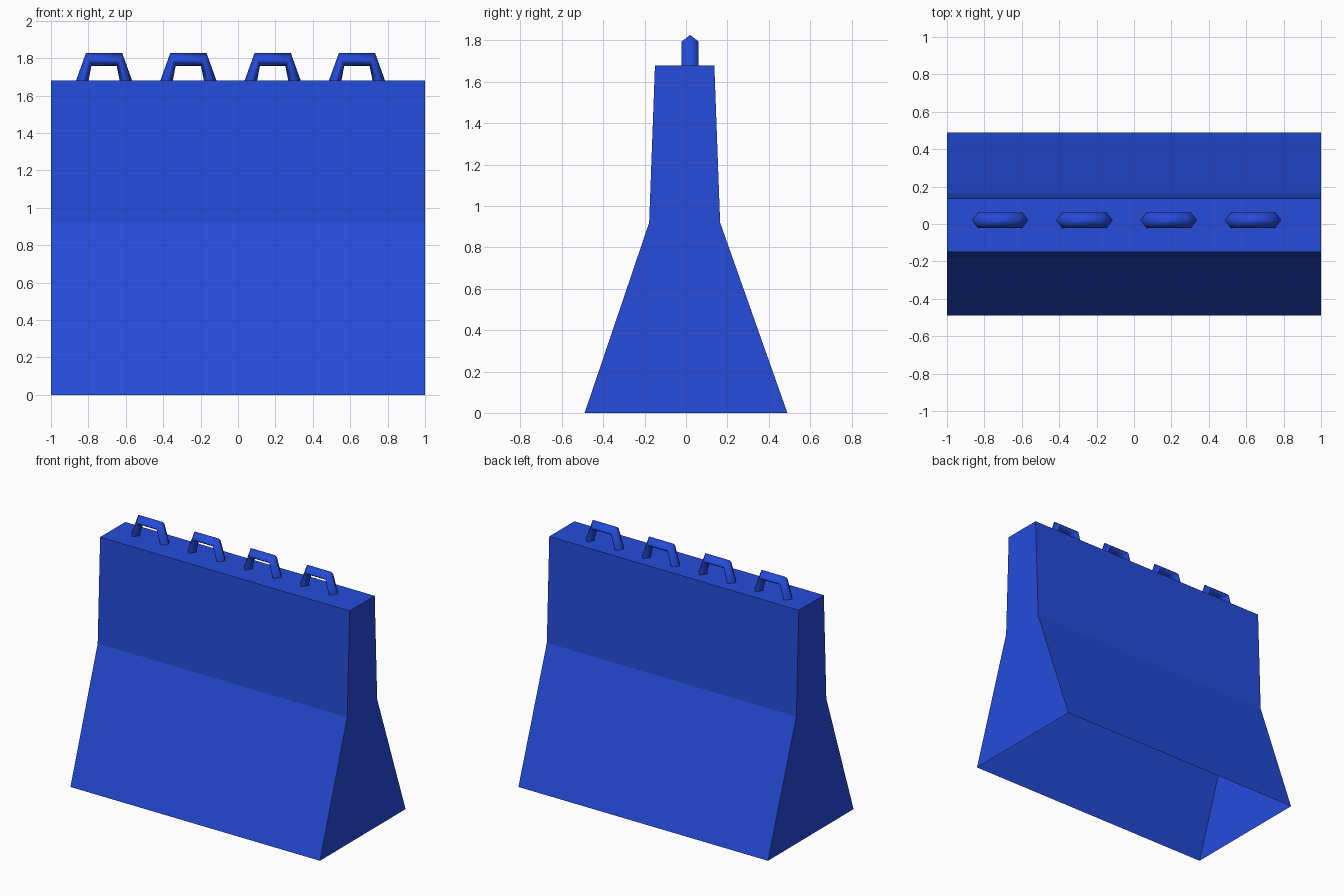
import bpy
import bmesh

cube = bpy.data.objects.get("Cube")
if cube:
    bpy.data.objects.remove(cube, do_unlink=True)

blue = bpy.data.materials.new("barrier blue")
blue.use_nodes = True
colour = (0.018, 0.072, 0.70, 1)
blue.diffuse_color = colour
blue.node_tree.nodes["Principled BSDF"].inputs["Base Color"].default_value = colour


def add_object(name, bm, smooth=False):
    bmesh.ops.recalc_face_normals(bm, faces=bm.faces)
    for face in bm.faces:
        face.smooth = smooth
    mesh = bpy.data.meshes.new(name)
    bm.to_mesh(mesh)
    bm.free()
    mesh.materials.append(blue)
    obj = bpy.data.objects.new(name, mesh)
    bpy.context.collection.objects.link(obj)
    return obj


def loft(bm, rings, caps):
    """Join rings of points with quads and, if wanted, close both ends."""
    loops = [[bm.verts.new(p) for p in ring] for ring in rings]
    n = len(loops[0])
    for a, b in zip(loops, loops[1:]):
        for i in range(n):
            j = (i + 1) % n
            bm.faces.new((a[i], a[j], b[j], b[i]))
    if caps:
        bm.faces.new(loops[0])
        bm.faces.new(loops[-1])


# Barrier body: hollow shell, open underneath
profile = [(-0.49, 0), (-0.178, 0.92), (-0.15, 1.68),
           (0.137, 1.68), (0.165, 0.92), (0.49, 0)]
bm = bmesh.new()
loft(bm, [[(x, y, z) for y, z in profile] for x in (-1, 1)], True)
underside = [f for f in bm.faces if all(v.co.z < 0.01 for v in f.verts)]
bmesh.ops.delete(bm, geom=underside, context='FACES_ONLY')
add_object("barrier_body", bm)

# Lifting handles: hexagonal bar bent into a trapezoid
section = [(0, 0), (0.47, 0.041), (0.63, 0.041),
           (1, 0), (0.63, -0.041), (0.47, -0.041)]
half = [((0.15, 1.68), (0.083, 1.68)), ((0.097, 1.827), (0.068, 1.758))]
stations = [(-1, s) for s in half] + [(1, s) for s in reversed(half)]
for k in range(4):
    centre = -0.716 + 0.4507 * k
    rings = []
    for side, ((xo, zo), (xi, zi)) in stations:
        rings.append([(centre + side * (xo + (xi - xo) * t), 0.02 + y,
                       zo + (zi - zo) * t) for t, y in section])
    bm = bmesh.new()
    loft(bm, rings, False)
    add_object(f"lifting_handle_{k + 1}", bm, smooth=True)
